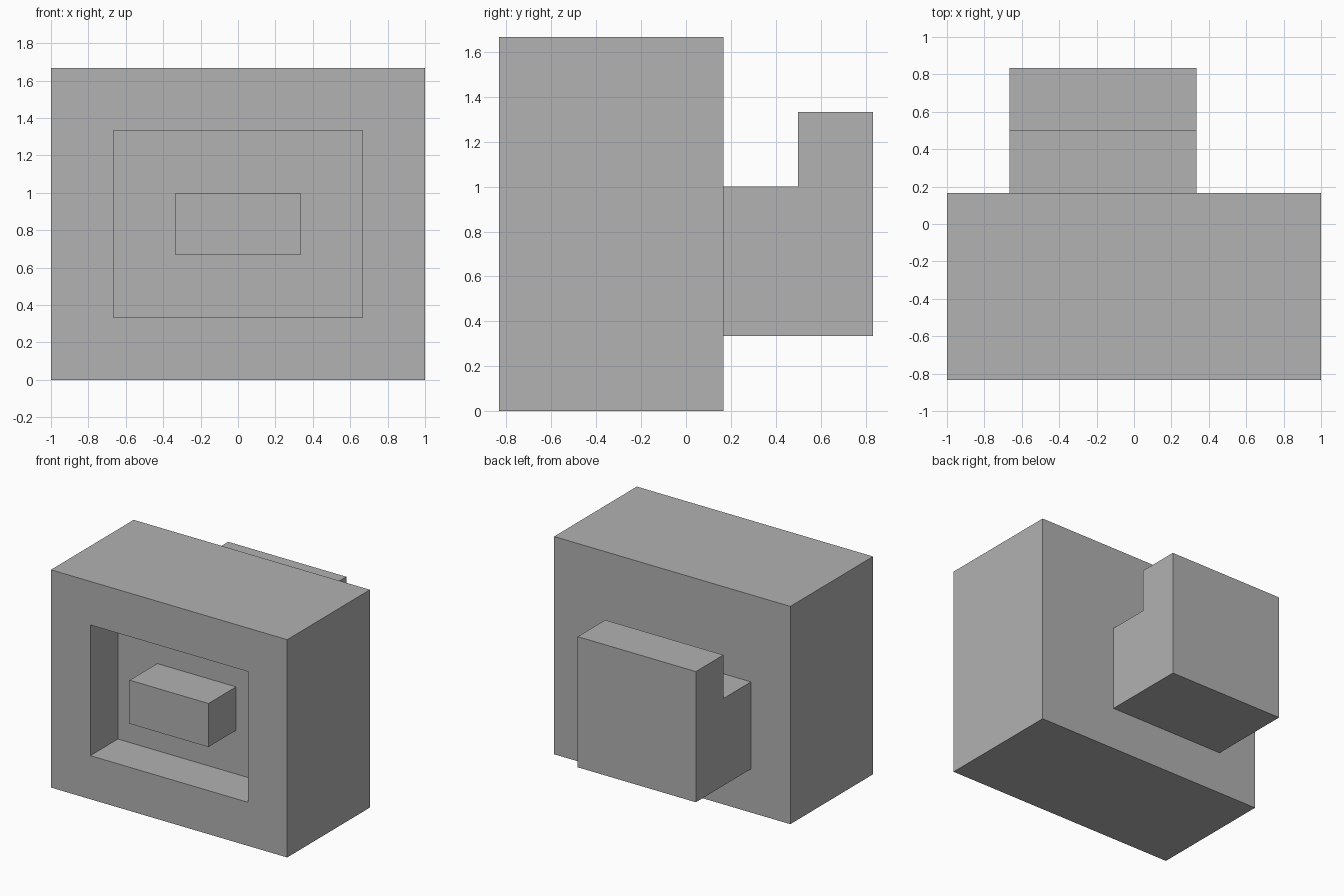
import bpy
import bmesh
from mathutils import Matrix, Vector

U = 1 / 3  # module size used by every part

cube = bpy.data.objects.get("Cube")
if cube:
    bpy.data.objects.remove(cube, do_unlink=True)

grey = bpy.data.materials.new("plain grey")
grey.use_nodes = True
colour = (0.445, 0.445, 0.445, 1)
grey.diffuse_color = colour
grey.node_tree.nodes["Principled BSDF"].inputs["Base Color"].default_value = colour


def finish(name, bm):
    bmesh.ops.recalc_face_normals(bm, faces=bm.faces[:])
    mesh = bpy.data.meshes.new(name)
    bm.to_mesh(mesh)
    bm.free()
    mesh.materials.append(grey)
    obj = bpy.data.objects.new(name, mesh)
    bpy.context.collection.objects.link(obj)


def inset_and_push(bm, face, offset):
    """Inset a face by one module, then push it straight along y."""
    bmesh.ops.inset_region(bm, faces=[face], thickness=U, use_even_offset=True)
    pushed = bmesh.ops.extrude_discrete_faces(bm, faces=[face])["faces"][0]
    bmesh.ops.translate(bm, verts=pushed.verts[:], vec=(0, offset, 0))
    return pushed


# Block with a square-edged recess and a central post flush with its front
bm = bmesh.new()
size = Matrix.Diagonal((6 * U, 3 * U, 5 * U, 1))
bmesh.ops.create_cube(bm, size=1, matrix=Matrix.Translation((0, -U, 2.5 * U)) @ size)
bm.normal_update()
front = min(bm.faces, key=lambda f: f.calc_center_median().y)
floor = inset_and_push(bm, front, U)
inset_and_push(bm, floor, -U)
finish("recessed_block", bm)

# Stepped hook on the back: side profile (y, z) in modules, extruded along x
profile = [(0.5, 1), (2.5, 1), (2.5, 4), (1.5, 4), (1.5, 3), (0.5, 3)]
bm = bmesh.new()
side = bm.faces.new([bm.verts.new(Vector((-2, y, z)) * U) for y, z in profile])
extruded = bmesh.ops.extrude_face_region(bm, geom=[side], use_keep_orig=True)["geom"]
verts = [v for v in extruded if isinstance(v, bmesh.types.BMVert)]
bmesh.ops.translate(bm, verts=verts, vec=(3 * U, 0, 0))
finish("back_hook", bm)
